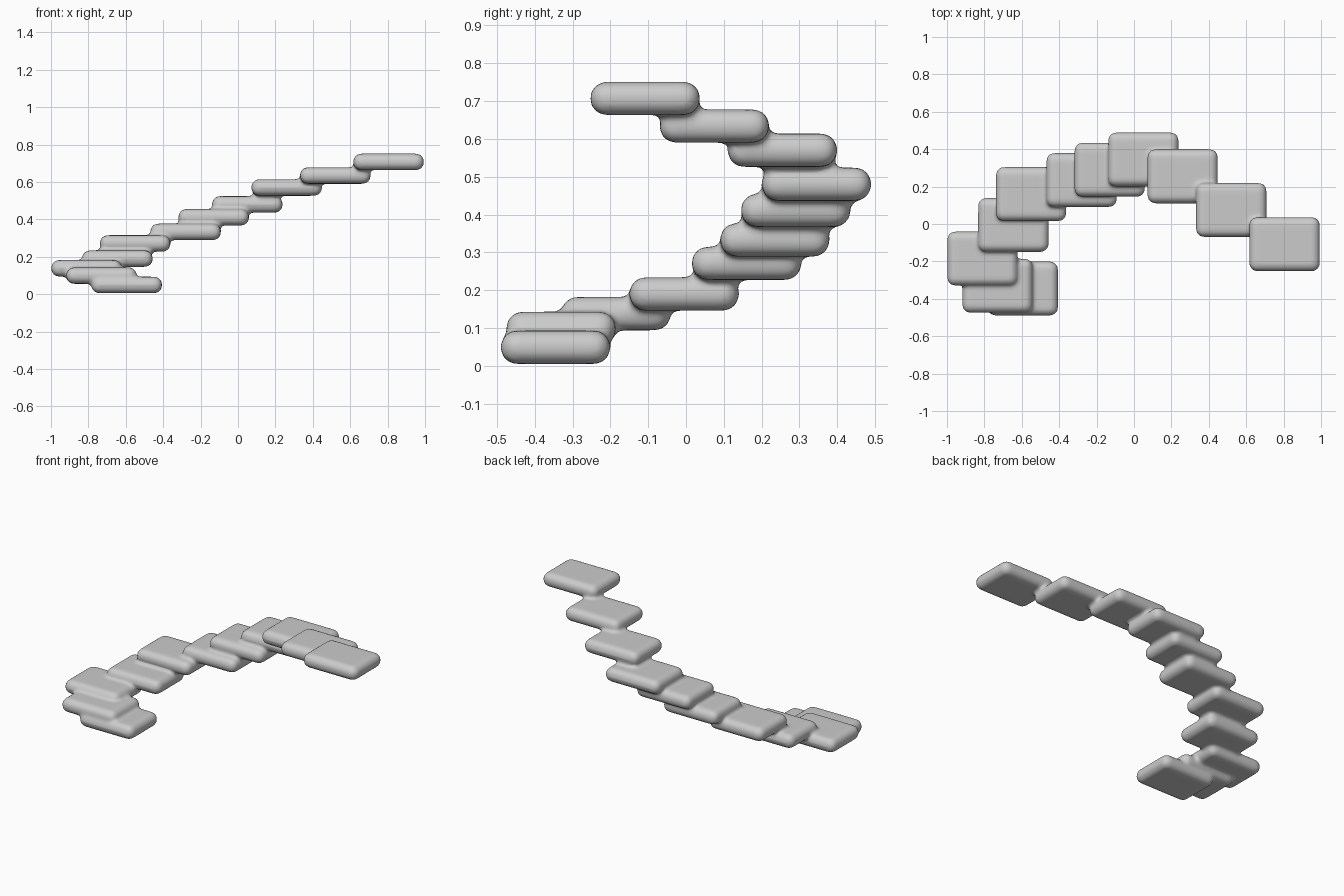
import bpy, bmesh
from mathutils import Matrix, Vector

if "Cube" in bpy.data.objects:
    bpy.data.objects.remove(bpy.data.objects["Cube"])

SIZE = (0.378, 0.29, 0.088)

# Step centres, bottom to top
STEPS = [
    (-0.595, -0.345, 0.049), (-0.73, -0.33, 0.099), (-0.81, -0.185, 0.138),
    (-0.645, -0.005, 0.190), (-0.55, 0.16, 0.271), (-0.28, 0.235, 0.333),
    (-0.13, 0.29, 0.411), (0.05, 0.345, 0.480), (0.26, 0.255, 0.570),
    (0.52, 0.075, 0.634), (0.805, -0.108, 0.707),
]


def add_block(bm, centre, size, radius):
    """Add a box with rounded edges to the bmesh."""
    part = bmesh.new()
    bmesh.ops.create_cube(part, size=1)
    bmesh.ops.scale(part, vec=size, verts=part.verts)
    bmesh.ops.bevel(part, geom=part.edges[:], offset=radius, segments=5,
                    profile=0.5, affect='EDGES')
    bmesh.ops.translate(part, vec=centre, verts=part.verts)
    tmp = bpy.data.meshes.new("tmp")
    part.to_mesh(tmp)
    part.free()
    bm.from_mesh(tmp)
    bpy.data.meshes.remove(tmp)


bm = bmesh.new()

# Cushion-like slabs
for c in STEPS:
    add_block(bm, c, SIZE, 0.042)

# Small necks where neighbouring slabs overlap
for a, b in zip(STEPS, STEPS[1:]):
    a, b = Vector(a), Vector(b)
    w = [max(0.04, SIZE[i] - abs(a[i] - b[i]) - 0.05) for i in (0, 1)]
    add_block(bm, (a + b) / 2, (w[0], w[1], b.z - a.z + 0.03), 0.012)

mesh = bpy.data.meshes.new("winding_steps")
bm.to_mesh(mesh)
bm.free()
stairs = bpy.data.objects.new("winding_steps", mesh)
bpy.context.collection.objects.link(stairs)

# Fuse the slabs and soften the seams
remesh = stairs.modifiers.new("fuse", 'REMESH')
remesh.mode = 'VOXEL'
remesh.voxel_size = 0.01
remesh.use_smooth_shade = True
soften = stairs.modifiers.new("soften", 'SMOOTH')
soften.factor = 0.5
soften.iterations = 6
